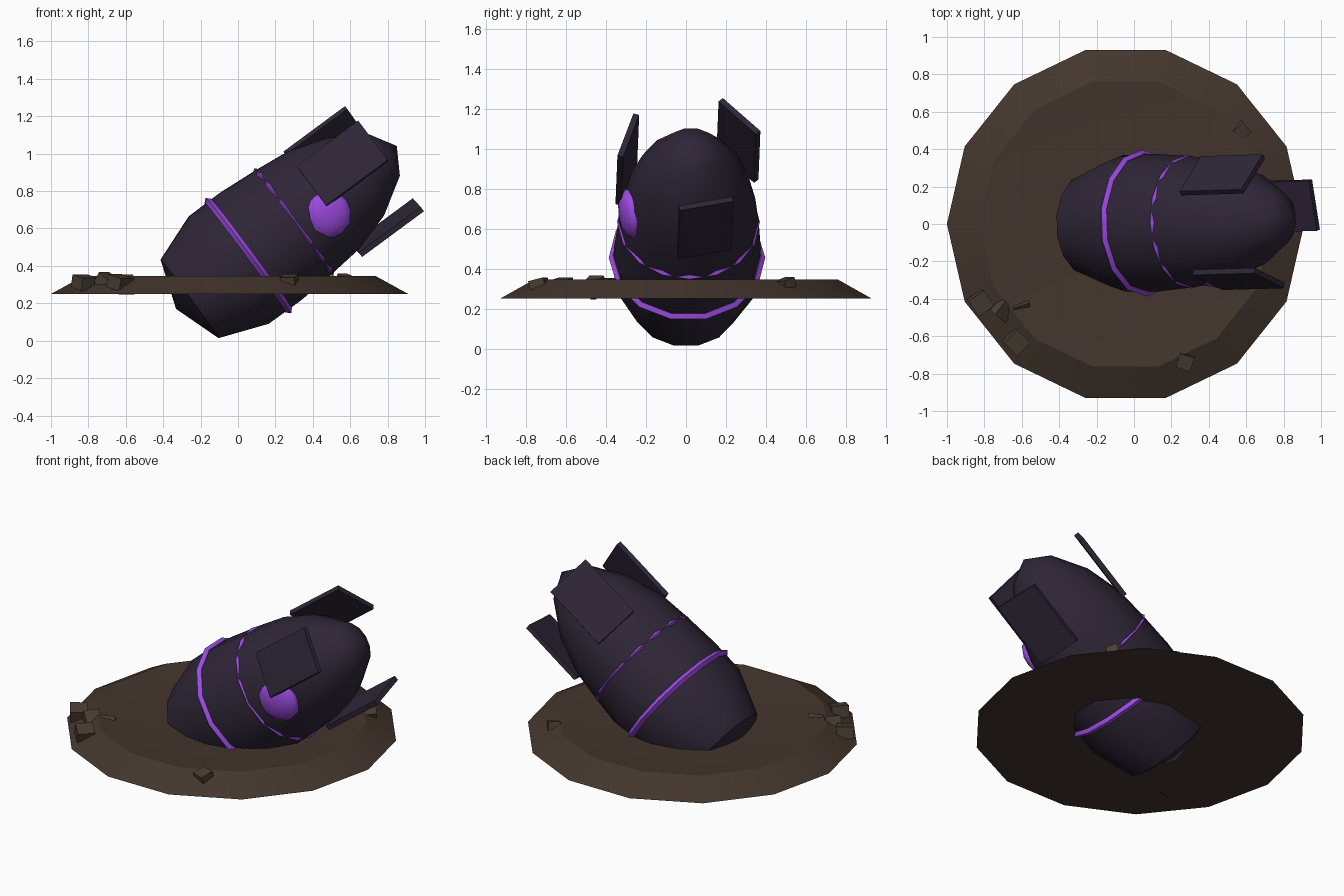
import bpy, bmesh
from math import cos, sin, pi, radians
from mathutils import Matrix, Vector

if "Cube" in bpy.data.objects:
    bpy.data.objects.remove(bpy.data.objects["Cube"])


def material(name, color):
    m = bpy.data.materials.new(name)
    m.use_nodes = True
    m.diffuse_color = (*color, 1)
    m.node_tree.nodes["Principled BSDF"].inputs["Base Color"].default_value = (*color, 1)
    return m


SHELL = material("dark violet metal", (0.028, 0.019, 0.038))
GLOW = material("bright purple", (0.33, 0.07, 0.75))
DIRT = material("brown earth", (0.056, 0.037, 0.026))
ROCK = material("light brown rock", (0.066, 0.046, 0.032))


def finish(obj, name, mat, matrix, smooth=True):
    obj.name = name
    obj.data.materials.append(mat)
    obj.matrix_world = matrix
    if smooth:
        bpy.ops.object.select_all(action="DESELECT")
        obj.select_set(True)
        bpy.context.view_layer.objects.active = obj
        bpy.ops.object.shade_smooth_by_angle(angle=radians(30))
    return obj


def lathe(name, profile, sides, phase, mat, matrix):
    """Revolve (height, radius) pairs about local z; both ends close on the axis."""
    bm = bmesh.new()
    rings = []
    for z, r in profile:
        count = sides if r else 1
        rings.append([bm.verts.new((r * cos(phase + 2 * pi * i / sides),
                                    r * sin(phase + 2 * pi * i / sides), z))
                      for i in range(count)])
    for low, high in zip(rings, rings[1:]):
        for i in range(sides):
            j = (i + 1) % sides
            quad = [low[i % len(low)], low[j % len(low)],
                    high[j % len(high)], high[i % len(high)]]
            bm.faces.new(list(dict.fromkeys(quad)))
    bmesh.ops.recalc_face_normals(bm, faces=bm.faces)
    mesh = bpy.data.meshes.new(name)
    bm.to_mesh(mesh)
    bm.free()
    obj = bpy.data.objects.new(name, mesh)
    bpy.context.collection.objects.link(obj)
    return finish(obj, name, mat, matrix)


def box(name, size, mat, matrix):
    bpy.ops.mesh.primitive_cube_add(size=1)
    obj = bpy.context.object
    obj.data.transform(Matrix.Diagonal((*size, 1)))
    return finish(obj, name, mat, matrix, smooth=False)


def ring(name, height, major, minor, sides, phase, matrix):
    bpy.ops.mesh.primitive_torus_add(major_radius=major, minor_radius=minor,
                                     major_segments=sides, minor_segments=4)
    return finish(bpy.context.object, name, GLOW,
                  matrix @ Matrix.Translation((0, 0, height)) @ Matrix.Rotation(phase, 4, "Z"))


# Shallow crater mound, dished on top and flat below
SIDES = 14
lathe("crater", [(0.25, 0), (0.25, 0.955), (0.345, 0.782), (0.27, 0)],
      SIDES, 0, DIRT, Matrix.Translation((-0.045, 0, 0)))

# Tilted frame of the shell: local z is its long axis, local x its upper side
axis = Vector((0.805, 0, 0.594)).normalized()
up = Vector((-axis.z, 0, axis.x))
frame = Matrix((up, axis.cross(up), axis)).transposed().to_4x4()
frame = Matrix.Translation((0.055, 0.005, 0.455)) @ Matrix.Rotation(0.03, 4, "Z") @ frame

# Shell body
half_step = pi / SIDES
lathe("shell_body", [(-0.48, 0), (-0.389, 0.267), (-0.13, 0.366), (0.08, 0.368),
                     (0.3, 0.352), (0.5, 0.33), (0.711, 0.264), (0.905, 0.141), (0.987, 0)],
      SIDES, half_step, SHELL, frame)

# Glowing bands
ring("front_band", 0, 0.372, 0.02, SIDES, half_step, frame)
ring("rear_band", 0.302, 0.339, 0.0185, 16, 0, frame)

# Glowing round window, mostly sunk in the side
bpy.ops.mesh.primitive_ico_sphere_add(subdivisions=2, radius=1)
finish(bpy.context.object, "glow_window", GLOW,
       frame @ Matrix.Translation((-0.07, 0.295, 0.465)) @ Matrix.Rotation(0.2, 4, "Z")
       @ Matrix.Diagonal((0.13, 0.06, 0.13, 1)))

# Three tail fins lying around the shell
for i, name in enumerate(("rear_fin", "front_fin", "lower_fin")):
    turn = Matrix.Rotation(radians(-48 + 120 * i), 4, "Z")
    box(name, (0.03, 0.275, 0.41), SHELL, frame @ turn @ Matrix.Translation((0.33, 0, 0.69)))

# Loose rocks on the rim: x, y, z, size, tilt, turn
rocks = [(-0.82, -0.42, 0.31, 0.10, 0.2, 0.6), (-0.70, -0.46, 0.315, 0.09, 0.6, 0.9),
         (-0.60, -0.45, 0.30, 0.09, 0.7, 0.3), (-0.63, -0.63, 0.31, 0.10, 0.25, 0.8),
         (0.275, -0.735, 0.32, 0.08, 0.25, -0.3), (0.575, 0.5, 0.325, 0.07, 0.3, 0.7)]
for i, (x, y, z, size, tilt, turn) in enumerate(rocks):
    box(f"rock_{i + 1}", (size, size, size * 0.7), ROCK,
        Matrix.Translation((x, y, z)) @ Matrix.Rotation(turn, 4, "Z")
        @ Matrix.Rotation(tilt, 4, "X"))
